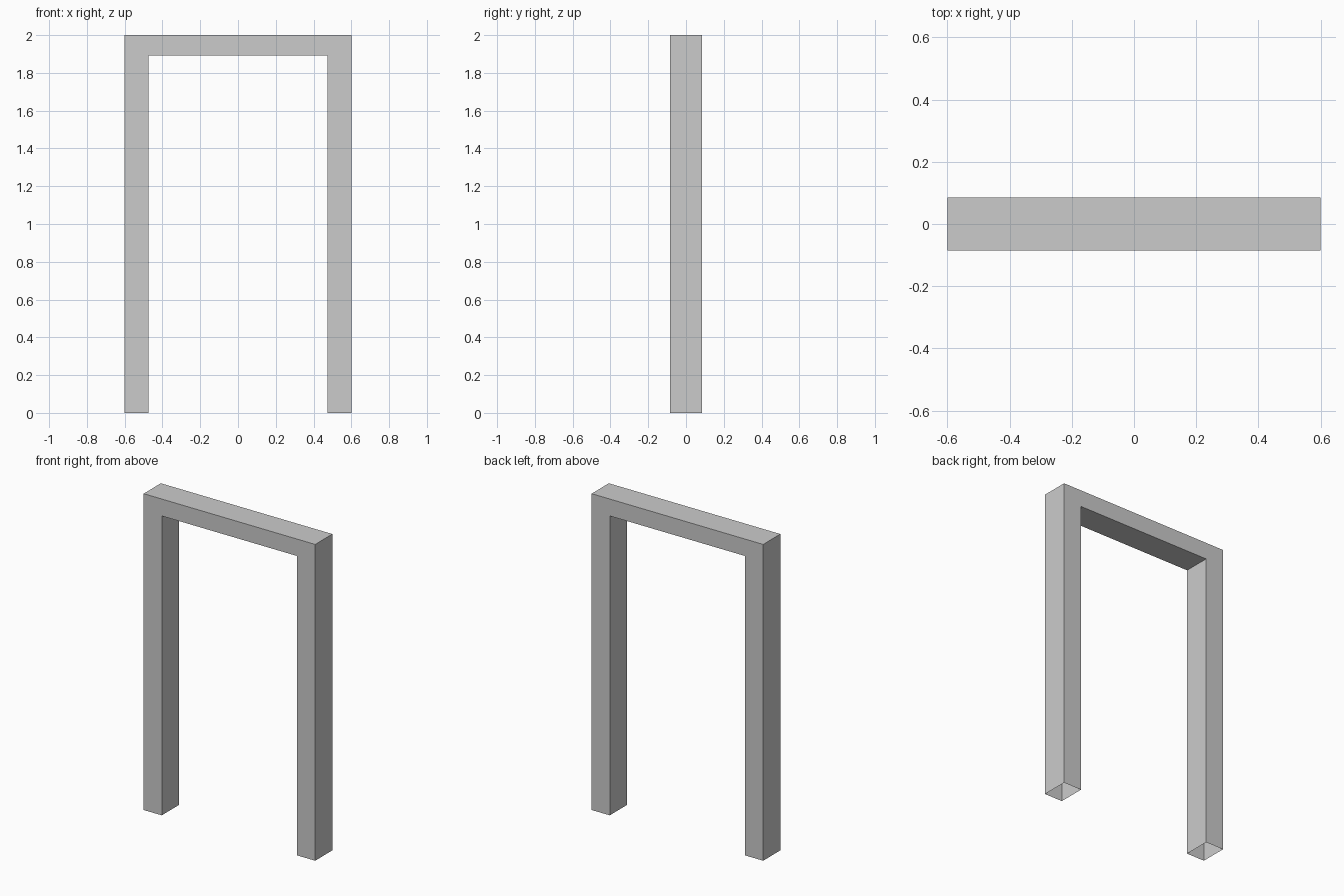
import bpy, bmesh

if "Cube" in bpy.data.objects:
    bpy.data.objects.remove(bpy.data.objects["Cube"])

W, INNER_W = 0.60, 0.473     # half widths of frame and opening
H, INNER_H = 2.0, 1.893      # heights of frame and opening
D = 0.086                    # half depth

# Door frame: U-shaped front profile extruded through the wall depth
half = [(W, 0), (W, H), (INNER_W, INNER_H), (INNER_W, 0)]
right_leg = [(INNER_W, INNER_H), (INNER_W, 0), (W, 0), (W, H)]
profile = right_leg + [(-x, z) for x, z in reversed(right_leg)]

bm = bmesh.new()
front = bm.faces.new([bm.verts.new((x, -D, z)) for x, z in profile])
ext = bmesh.ops.extrude_face_region(bm, geom=[front], use_keep_orig=True)
back = [v for v in ext["geom"] if isinstance(v, bmesh.types.BMVert)]
bmesh.ops.translate(bm, verts=back, vec=(0, 2 * D, 0))
bmesh.ops.recalc_face_normals(bm, faces=bm.faces[:])

# The feet of the legs are open underneath
feet = [f for f in bm.faces if all(abs(v.co.z) < 1e-5 for v in f.verts)]
bmesh.ops.delete(bm, geom=feet, context="FACES_ONLY")

mesh = bpy.data.meshes.new("door_frame")
bm.to_mesh(mesh)
bm.free()
bpy.context.collection.objects.link(bpy.data.objects.new("door_frame", mesh))
